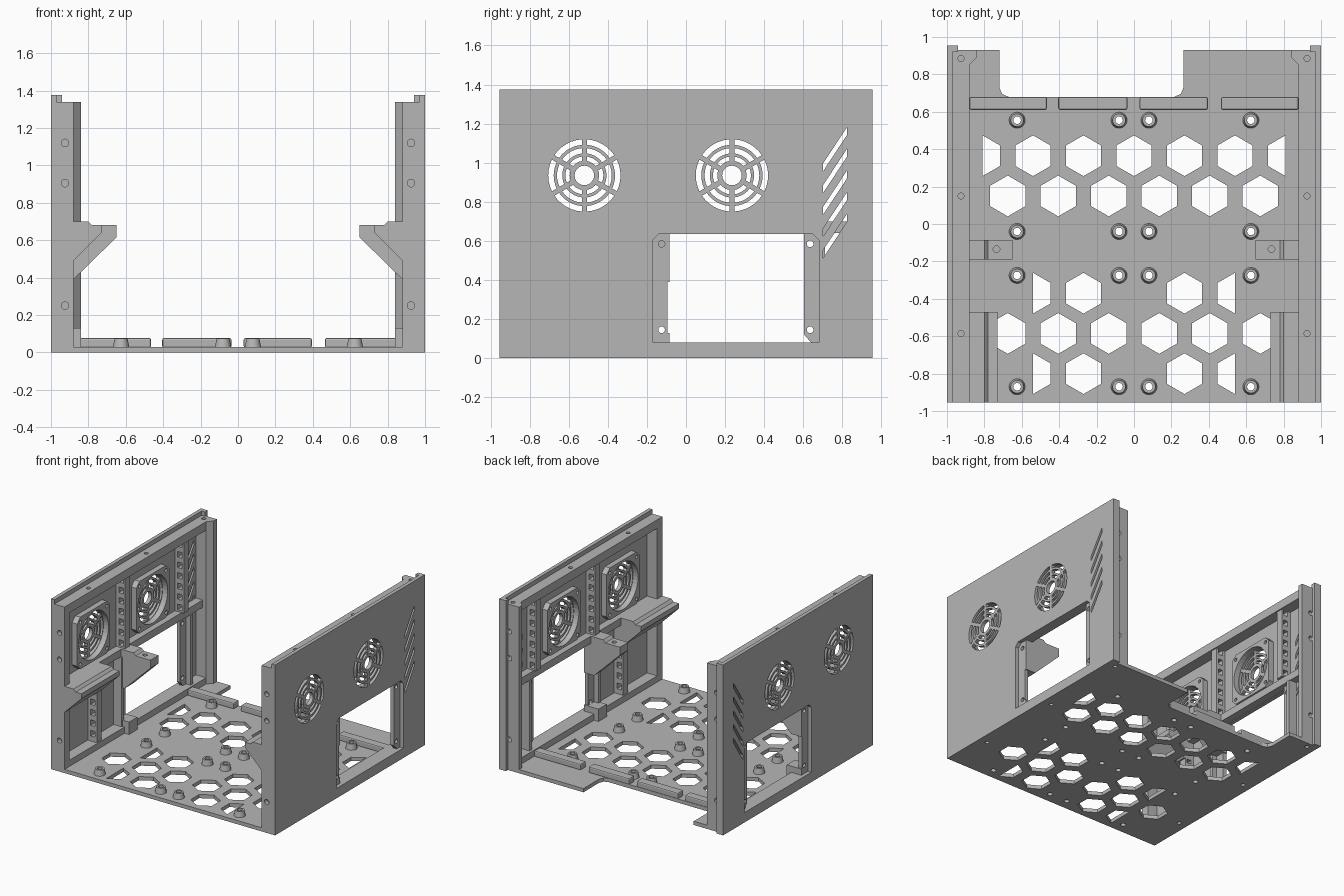
import bpy, bmesh, math
from mathutils import Vector

if "Cube" in bpy.data.objects:
    bpy.data.objects.remove(bpy.data.objects["Cube"])

grey = bpy.data.materials.new("plain_grey")
grey.use_nodes = True
grey.diffuse_color = (0.47, 0.47, 0.47, 1)
grey.node_tree.nodes["Principled BSDF"].inputs["Base Color"].default_value = (0.47, 0.47, 0.47, 1)


def prism(bm, axis, outline, lo, hi, scale=1.0):
    """Extrude a 2D outline along an axis, optionally tapering the far end."""
    centre = sum((Vector(p) for p in outline), Vector((0, 0))) / len(outline)

    def place(p, d):
        u, v = p
        return {"x": (d, u, v), "y": (u, d, v), "z": (u, v, d)}[axis]
    a = [bm.verts.new(place(p, lo)) for p in outline]
    b = [bm.verts.new(place(centre + (Vector(p) - centre) * scale, hi)) for p in outline]
    faces = [bm.faces.new(a), bm.faces.new(b)]
    for i in range(len(a)):
        j = (i + 1) % len(a)
        faces.append(bm.faces.new((a[i], a[j], b[j], b[i])))
    bmesh.ops.recalc_face_normals(bm, faces=faces)


def rect(u0, u1, v0, v1, c=0.0):
    if not c:
        return [(u0, v0), (u1, v0), (u1, v1), (u0, v1)]
    return [(u0 + c, v0), (u1 - c, v0), (u1, v0 + c), (u1, v1 - c),
            (u1 - c, v1), (u0 + c, v1), (u0, v1 - c), (u0, v0 + c)]


def circle(u, v, r, n=20, turn=0.0):
    return [(u + r * math.cos(turn + math.tau * i / n),
             v + r * math.sin(turn + math.tau * i / n)) for i in range(n)]


def sector(u, v, r0, r1, mid, half_spoke):
    """Ring segment between two grille spokes of constant width."""
    pts = []
    for r, steps in ((r0, range(7)), (r1, range(6, -1, -1))):
        h = math.pi / 6 - math.asin(half_spoke / r)
        pts += [(u + r * math.cos(mid - h + 2 * h * s / 6),
                 v + r * math.sin(mid - h + 2 * h * s / 6)) for s in steps]
    return pts


def finish(name, bm, cutter=None, mirror=False, bevel=0, smooth=False):
    mesh = bpy.data.meshes.new(name)
    bm.to_mesh(mesh)
    bm.free()
    mesh.materials.append(grey)
    ob = bpy.data.objects.new(name, mesh)
    bpy.context.collection.objects.link(ob)
    if bevel:
        m = ob.modifiers.new("bevel", "BEVEL")
        m.width, m.segments = bevel, 2
    if cutter:
        m = ob.modifiers.new("cut", "BOOLEAN")
        m.operation, m.solver, m.object = "DIFFERENCE", "EXACT", cutter
    if mirror:
        m = ob.modifiers.new("mirror", "MIRROR")
        m.use_clip = False
        m.use_mirror_merge = False
    if smooth:
        bpy.ops.object.select_all(action="DESELECT")
        ob.select_set(True)
        bpy.context.view_layer.objects.active = ob
        bpy.ops.object.shade_smooth_by_angle()
    return ob


def part(name, axis, outline, lo, hi, **kw):
    bm = bmesh.new()
    prism(bm, axis, outline, lo, hi)
    return finish(name, bm, **kw)


def helper(name, bm):
    ob = finish(name, bm)
    ob.hide_render = True
    ob.hide_set(True)
    return ob


FANS = (-0.52, 0.235)
FAN_Z = 0.935

# Wall openings: window, slanted vents, fan grilles
bm = bmesh.new()
prism(bm, "x", [(-.17, .08), (.68, .08), (.68, .605), (.65, .635), (-.14, .635), (-.17, .605)], 0.9, 1.1)
for i in range(5):
    z = 0.51 + 0.111 * i
    prism(bm, "x", [(.7, z), (.825, z + .19), (.825, z + .23), (.7, z + .04)], 0.9, 1.1)
for y in FANS:
    prism(bm, "x", circle(y, FAN_Z, 0.05), 0.9, 1.1)
    for r0, r1 in ((.075, .097), (.113, .14), (.157, .185)):
        for k in range(6):
            prism(bm, "x", sector(y, FAN_Z, r0, r1, k * math.pi / 3, 0.013), 0.9, 1.1)
wall_cutter = helper("wall_cutter", bm)
part("side_wall", "x", rect(-.955, .955, 0, 1.375), 0.97, 1.0, cutter=wall_cutter, mirror=True)

# Screw holes in the frame members
bm = bmesh.new()
for z in (0.25, 0.905, 1.12):
    prism(bm, "y", circle(.925, z, .02), -1.1, -.92)
    prism(bm, "y", circle(.925, z, .02), .88, 1.1)
for y in (-.585, .15, .885):
    prism(bm, "z", circle(.925, y, .016), 1.29, 1.5)
    prism(bm, "z", circle(.925, y, .016), -.1, .04)
prism(bm, "z", circle(.735, -.135, .018), .63, .9)
for y in (-.125, .635):
    for z in (.145, .585):
        prism(bm, "x", circle(y, z, .017), .9, 1.1)
screw_cutter = helper("screw_cutter", bm)

# Frame around each wall
side = dict(cutter=screw_cutter, mirror=True)
part("front_column", "z", rect(.88, .97, -.955, -.89), .03, 1.34, **side)
part("back_column", "z", [(.97, .93), (.84, .93), (.84, .89), (.88, .85), (.97, .85)], .03, 1.34, **side)
part("top_rail", "y", rect(.88, .97, 1.27, 1.34), -.89, .85, **side)
part("bottom_rail", "y", rect(.88, .97, .03, .08), -.89, .85, **side)
part("back_lip", "z", rect(.94, .97, .92, .955), 0, 1.375, mirror=True)
part("middle_ledge", "y", rect(.91, .97, .64, .70), -.89, .85, mirror=True)
for name, y in (("front_window_post", -.20), ("back_window_post", .68)):
    part(name, "z", rect(.9, .97, y, y + .03), .08, .64, mirror=True)

# Screw flanges inside the window
part("front_window_flange", "x", [(-.17, .08), (-.13, .08), (-.095, .12), (-.095, .64), (-.17, .64)],
     .94, .97, **side)
part("back_window_flange", "x", [(.68, .08), (.64, .08), (.605, .12), (.605, .64), (.68, .64)],
     .94, .97, **side)

# Raised fan mounts with round openings
bm = bmesh.new()
for y in FANS:
    prism(bm, "x", circle(y, FAN_Z, .19, 40), .8, 1.1)
    for sy in (-1, 1):
        for sz in (-1, 1):
            prism(bm, "x", circle(y + sy * .17, FAN_Z + sz * .17, .014, 12), .8, 1.1)
fan_cutter = helper("fan_cutter", bm)
for name, y in zip(("front_fan_mount", "back_fan_mount"), FANS):
    part(name, "x", rect(y - .21, y + .21, FAN_Z - .21, FAN_Z + .21, .04), .925, .97,
         cutter=fan_cutter, mirror=True)

# Slotted cable strips
bm = bmesh.new()
for i in range(14):
    z = .12 + .085 * i
    prism(bm, "z", rect(.905, .945, -1, 1), z, z + .045)
strip_cutter = helper("strip_cutter", bm)
for name, y, z0, z1 in (("middle_cable_strip", -.14, .70, 1.27),
                        ("back_cable_strip", .61, .70, 1.27),
                        ("lower_cable_strip", -.50, .08, .52)):
    part(name, "z", rect(.89, .97, y - .03, y + .03), z0, z1, cutter=strip_cutter, mirror=True)

# Support shelves and foot blocks
part("front_shelf", "y", [(.97, .70), (.80, .70), (.78, .68), (.73, .68), (.73, .64), (.88, .49), (.97, .49)],
     -.955, -.47, mirror=True)
part("middle_bracket", "y", [(.97, .70), (.80, .70), (.78, .68), (.65, .68), (.65, .615), (.88, .39), (.97, .39)],
     -.19, -.085, **side)
part("foot_block", "z", rect(.84, .97, -.19, -.085), .03, .13, mirror=True)

# Floor openings: hexagons and through holes
POSTS = [(x, y) for x in (-.625, -.08, .08, .625) for y in (.555, -.04, -.275, -.87)]
bm = bmesh.new()


def hexagon(x, y, half=0):
    pts = circle(x, y, .109, 6, math.pi / 6)
    if half:
        pts = [p for p in pts if (p[0] - x) * half > -.001]
        pts.sort(key=lambda p: math.atan2(p[1] - y, (p[0] - x) * half))
    prism(bm, "z", pts, -.1, .2)


for i in range(-2, 3):
    hexagon(.27 * i, .365)
for y in (.15, -.585):
    for i in range(6):
        hexagon(.27 * (i - 2.5), y)
for s in (-1, 1):
    hexagon(s * .81, .365, -s)
    for y in (-.37, -.80):
        hexagon(s * .27, y)
        hexagon(s * .54, y, -s)
    for y in (-.585, .15, .885):
        prism(bm, "z", circle(s * .925, y, .016), -.1, .2)
for x, y in POSTS:
    prism(bm, "z", circle(x, y, .02), -.1, .2)
floor_cutter = helper("floor_cutter", bm)
part("floor", "z", [(-.97, -.955), (.97, -.955), (.97, .93), (.265, .93), (.265, .73), (.25, .695), (.215, .68),
                    (-.67, .68), (-.705, .695), (-.72, .73), (-.72, .93), (-.97, .93)],
     0, .03, cutter=floor_cutter)

# Board standoffs
bm = bmesh.new()
for x, y in POSTS:
    prism(bm, "z", circle(x, y, .043, 24), .03, .075, .8)
finish("standoffs", bm, cutter=floor_cutter, smooth=True)

# Broken rail along the back of the floor
bm = bmesh.new()
for x0, x1 in ((-.88, -.465), (-.405, -.035), (.03, .395), (.465, .88)):
    prism(bm, "z", rect(x0, x1, .61, .68), .025, .077)
finish("back_floor_rail", bm, bevel=.01)
